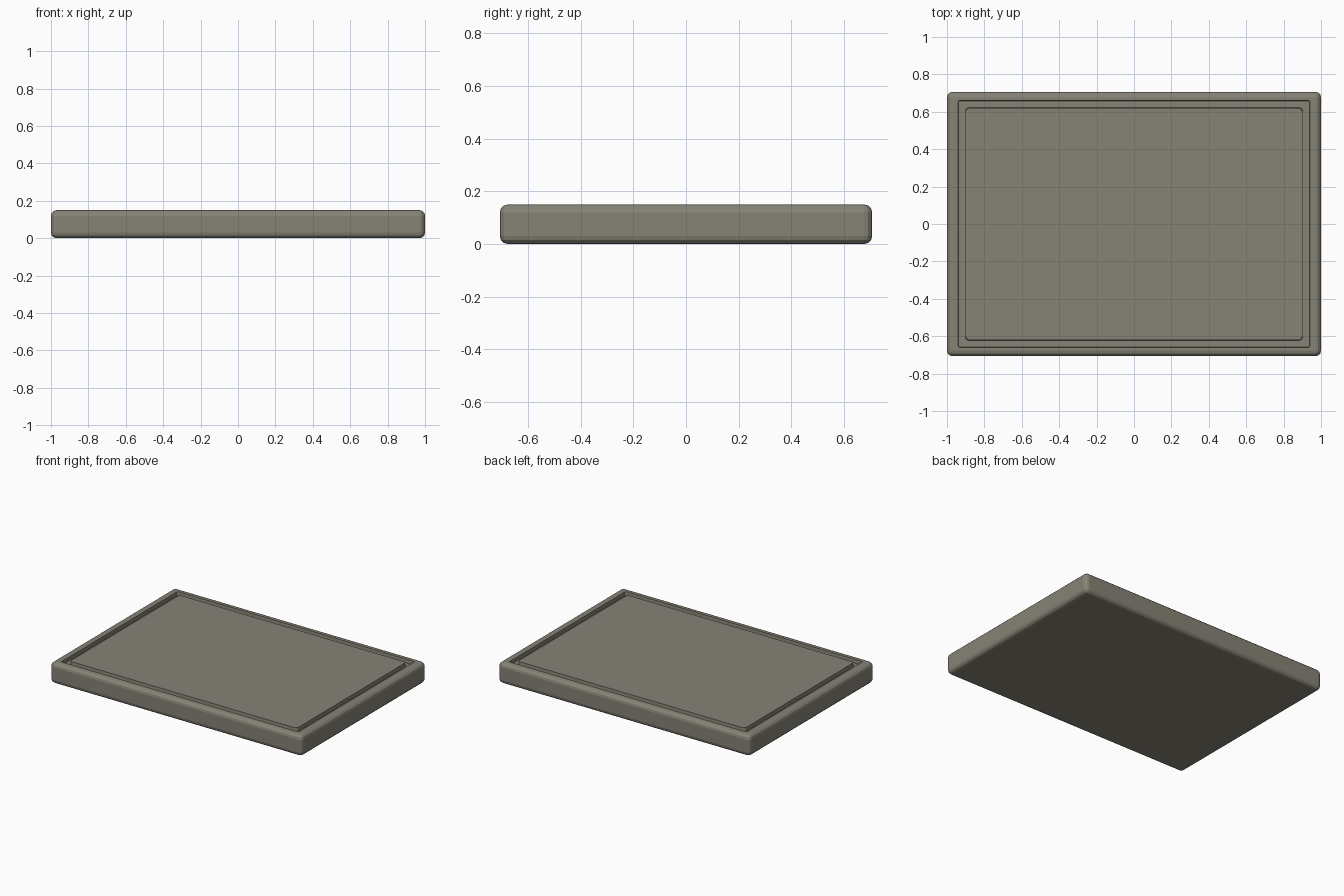
import bpy, bmesh, math

if "Cube" in bpy.data.objects:
    bpy.data.objects.remove(bpy.data.objects["Cube"])

HX, HY, H = 1.0, 0.707, 0.15   # half length, half width, thickness
R = 0.03                       # rounded edge radius
SEG = 3                        # steps per rounded corner


def ring(bm, ix, iy, z, r):
    """Rounded-rectangle loop, inset from the board outline."""
    hx, hy = HX - ix, HY - iy
    verts = []
    for k, (sx, sy) in enumerate(((1, 1), (-1, 1), (-1, -1), (1, -1))):
        for i in range(SEG + 1):
            a = math.pi / 2 * (k + i / SEG)
            verts.append(bm.verts.new((sx * (hx - r) + r * math.cos(a),
                                       sy * (hy - r) + r * math.sin(a), z)))
    return verts


# Cross-section: x inset, y inset, height, corner radius
section = []
arc = [math.pi / 2 * i / SEG for i in range(SEG + 1)]
for a in arc:                                   # rounded bottom edge
    d = R * (1 - math.sin(a))
    section.append((d, d, R * (1 - math.cos(a)), 0.005 + 0.025 * math.sin(a)))
for a in arc:                                   # rounded top edge
    d = R * (1 - math.cos(a))
    section.append((d, d, H - R * (1 - math.sin(a)), 0.005 + 0.025 * math.cos(a)))
section += [(0.06, 0.047, H, 0.008),            # juice groove
            (0.062, 0.049, H - 0.027, 0.008),
            (0.098, 0.085, H - 0.027, 0.02),
            (0.10, 0.087, H, 0.02)]

# Loft the loops and cap bottom and cutting surface
bm = bmesh.new()
rings = [ring(bm, *s) for s in section]
n = len(rings[0])
for lo, hi in zip(rings, rings[1:]):
    for i in range(n):
        j = (i + 1) % n
        bm.faces.new((lo[i], lo[j], hi[j], hi[i]))
bm.faces.new(rings[0][::-1])
bm.faces.new(rings[-1])
bmesh.ops.recalc_face_normals(bm, faces=bm.faces)

mesh = bpy.data.meshes.new("cutting_board")
bm.to_mesh(mesh)
bm.free()
board = bpy.data.objects.new("cutting_board", mesh)
bpy.context.collection.objects.link(board)

# Dark warm grey surface
mat = bpy.data.materials.new("dark_board")
mat.diffuse_color = (0.24, 0.225, 0.18, 1.0)
mat.use_nodes = True
mat.node_tree.nodes["Principled BSDF"].inputs["Base Color"].default_value = mat.diffuse_color
mesh.materials.append(mat)
